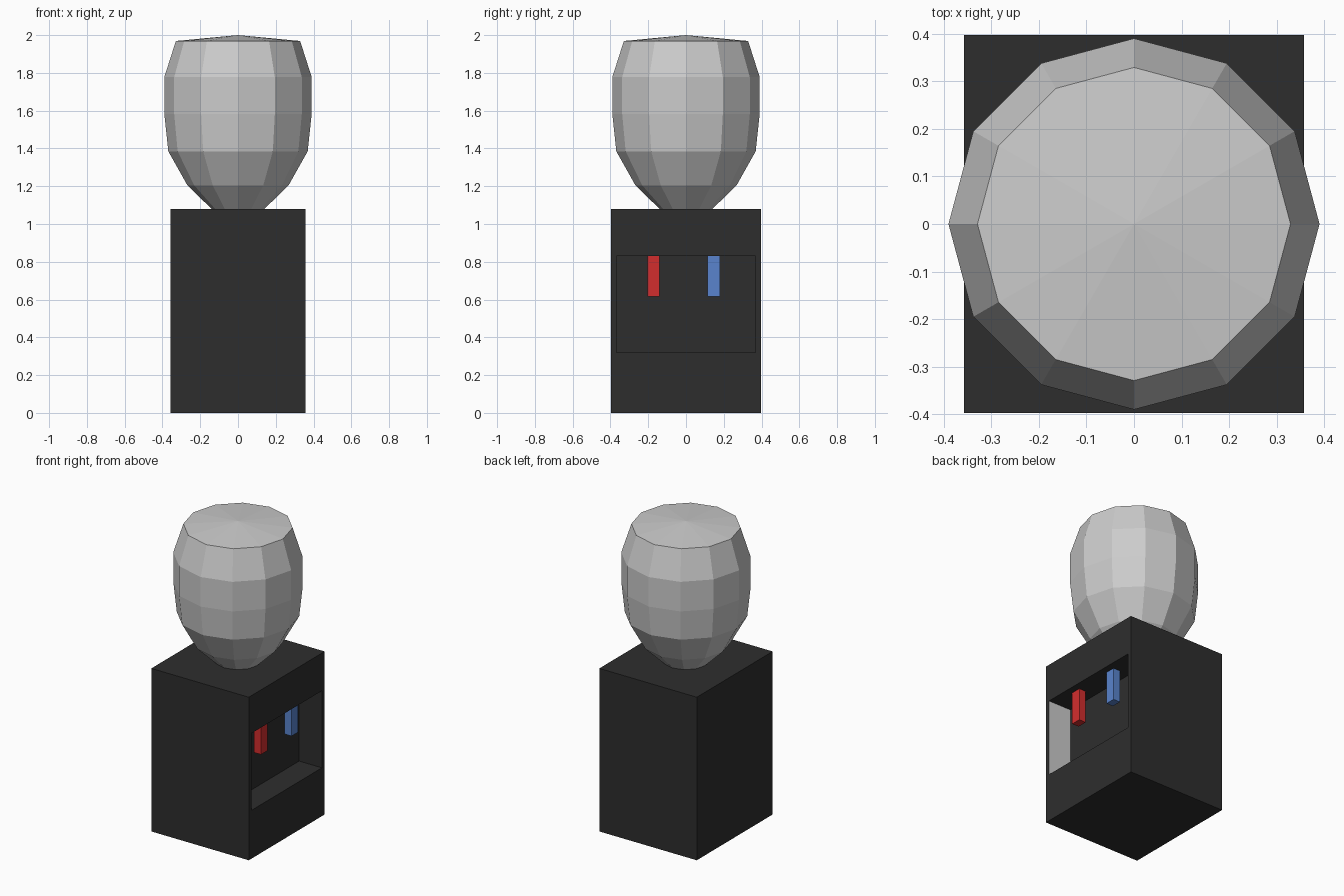
import bpy, bmesh
from math import sin, cos, pi

if "Cube" in bpy.data.objects:
    bpy.data.objects.remove(bpy.data.objects["Cube"])


def material(name, color):
    m = bpy.data.materials.new(name)
    m.diffuse_color = (*color, 1)
    m.use_nodes = True
    m.node_tree.nodes["Principled BSDF"].inputs["Base Color"].default_value = m.diffuse_color
    return m


def finish(name, bm, *mats):
    mesh = bpy.data.meshes.new(name)
    bm.to_mesh(mesh)
    bm.free()
    for m in mats:
        mesh.materials.append(m)
    obj = bpy.data.objects.new(name, mesh)
    bpy.context.collection.objects.link(obj)
    return obj


def box_mesh(lo, hi):
    bm = bmesh.new()
    bmesh.ops.create_cube(bm, size=1)
    for v in bm.verts:
        v.co = [l + (c + 0.5) * (h - l) for c, l, h in zip(v.co, lo, hi)]
    bm.normal_update()
    return bm


black = material("black", (0.027, 0.027, 0.027))
red = material("red", (0.65, 0.027, 0.027))
blue = material("blue", (0.1, 0.23, 0.61))
grey = material("grey", (0.8, 0.8, 0.8))

# Cabinet with a dispensing recess in its right side
bm = box_mesh((-0.357, -0.397, 0), (0.357, 0.397, 1.08))
opening = next(f for f in bm.faces if f.normal.x > 0.9)
bmesh.ops.inset_individual(bm, faces=[opening], thickness=0.04)
for v in opening.verts:
    v.co.z = 0.83 if v.co.z > 0.5 else 0.32
bm.normal_update()
bmesh.ops.inset_individual(bm, faces=[opening], thickness=0, depth=0)
for v in opening.verts:
    v.co.x = 0.19
bm.normal_update()
# Light panel on the front-side wall of the recess
for f in bm.faces:
    c = f.calc_center_median()
    if f.normal.y > 0.9 and c.y < 0:
        f.material_index = 1
finish("cabinet", bm, black, grey)

# Hot and cold taps hanging from the recess ceiling
for name, y, mat in (("hot_tap", -0.172, red), ("cold_tap", 0.148, blue)):
    finish(name, box_mesh((0.262, y - 0.033, 0.615), (0.312, y + 0.033, 0.83)), mat)

# Water bottle: twelve-sided lathe with a shallow cone on top
SIDES = 12
profile = [(0.14, 1.08), (0.268, 1.205), (0.369, 1.385), (0.39, 1.582),
           (0.39, 1.778), (0.329, 1.969)]
bm = bmesh.new()
rings = [[bm.verts.new((r * cos(2 * pi * i / SIDES), r * sin(2 * pi * i / SIDES), z))
          for i in range(SIDES)] for r, z in profile]
apex = bm.verts.new((0, 0, 2))
for i in range(SIDES):
    j = (i + 1) % SIDES
    for a, b in zip(rings, rings[1:]):
        bm.faces.new((a[i], a[j], b[j], b[i]))
    bm.faces.new((rings[-1][i], rings[-1][j], apex))
finish("water_bottle", bm)
